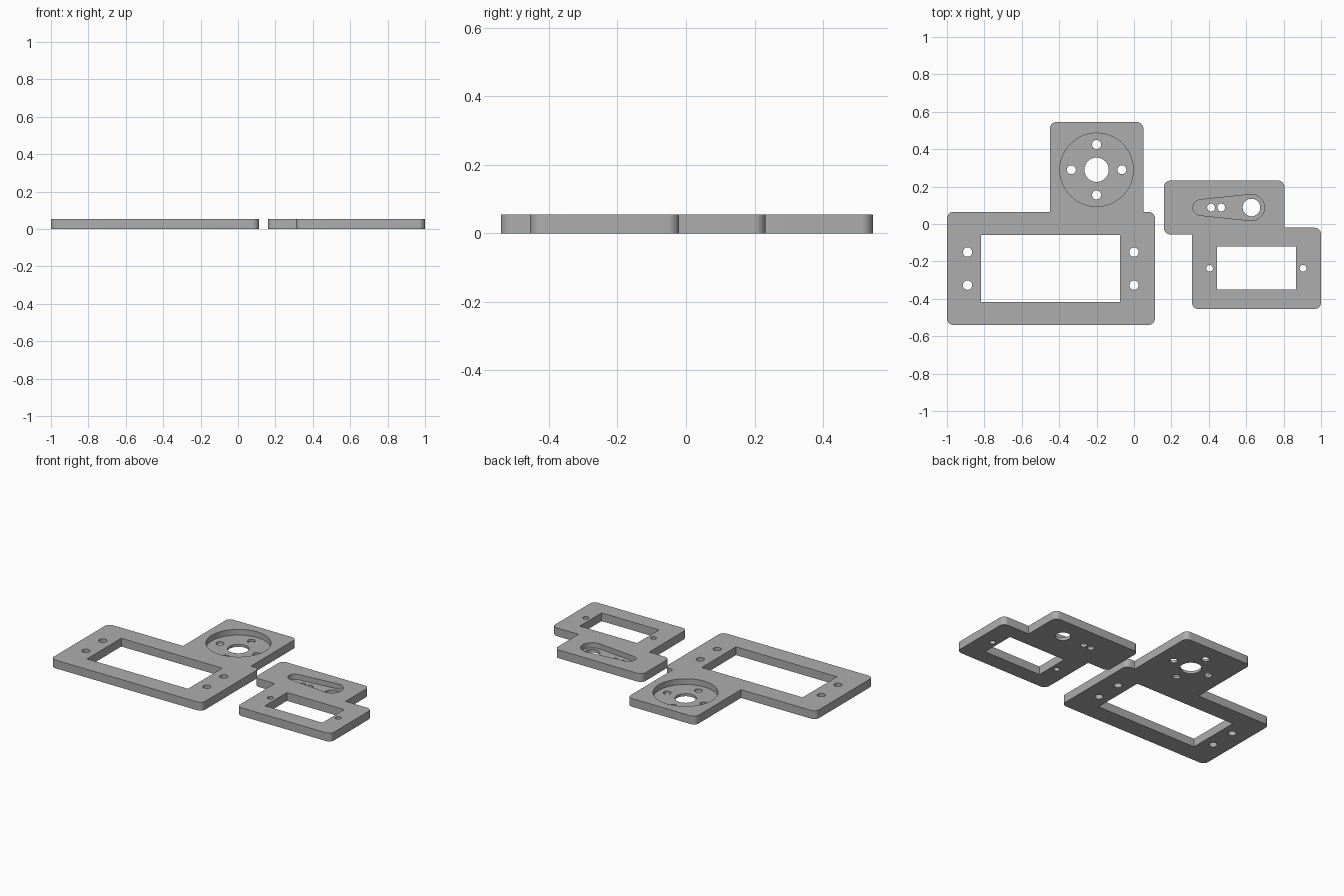
import bpy, bmesh, math
from mathutils import Vector

if "Cube" in bpy.data.objects:
    bpy.data.objects.remove(bpy.data.objects["Cube"])

THICK = 0.055
CORNER = 0.035

grey = bpy.data.materials.new("mid grey")
grey.diffuse_color = (0.42, 0.42, 0.42, 1)
grey.use_nodes = True
grey.node_tree.nodes["Principled BSDF"].inputs["Base Color"].default_value = grey.diffuse_color


def arc(cx, cy, r, a0, a1, n):
    """Points on an arc, angles in degrees."""
    return [(cx + r * math.cos(math.radians(a0 + (a1 - a0) * i / n)),
             cy + r * math.sin(math.radians(a0 + (a1 - a0) * i / n))) for i in range(n + 1)]


def circle(cx, cy, r, n=40):
    return arc(cx, cy, r, 0, 360, n)[:-1]


def rect(x0, y0, x1, y1):
    return [(x0, y0), (x1, y0), (x1, y1), (x0, y1)]


def round_convex(points, r, n=8):
    """Round the outer right-angle corners of a counter-clockwise outline."""
    out = []
    for i, p in enumerate(points):
        p = Vector(p)
        a = (Vector(points[i - 1]) - p).normalized()
        b = (Vector(points[(i + 1) % len(points)]) - p).normalized()
        if a.x * b.y - a.y * b.x < 0:      # convex corner
            c = p + (a + b) * r
            start = math.degrees(math.atan2(-b.y, -b.x))
            out += arc(c.x, c.y, r, start, start + 90, n)
        else:
            out.append(tuple(p))
    return out


def prisms(name, outlines, z0, z1):
    """One object made of upright prisms, one for each outline."""
    bm = bmesh.new()
    for pts in outlines:
        low = [bm.verts.new((x, y, z0)) for x, y in pts]
        high = [bm.verts.new((x, y, z1)) for x, y in pts]
        bm.faces.new(low[::-1])
        bm.faces.new(high)
        for i in range(len(pts)):
            j = (i + 1) % len(pts)
            bm.faces.new((low[i], low[j], high[j], high[i]))
    mesh = bpy.data.meshes.new(name)
    bm.to_mesh(mesh)
    bm.free()
    obj = bpy.data.objects.new(name, mesh)
    bpy.context.collection.objects.link(obj)
    return obj


def plate(name, outline, pocket, floor, holes):
    """Rounded plate with a blind pocket from above and through holes."""
    body = prisms(name, [round_convex(outline, CORNER)], 0, THICK)
    body.data.materials.append(grey)
    cutters = [prisms(name + "_pocket_cutter", [pocket], floor, THICK + 0.1),
               prisms(name + "_hole_cutter", holes, -0.1, THICK + 0.1)]
    bpy.context.view_layer.objects.active = body
    for c in cutters:
        c.hide_render = True
        mod = body.modifiers.new("cut", 'BOOLEAN')
        mod.operation = 'DIFFERENCE'
        mod.solver = 'EXACT'
        mod.object = c
        bpy.ops.object.modifier_apply(modifier=mod.name)
    for c in cutters:
        bpy.data.objects.remove(c)
    bpy.ops.object.select_all(action='DESELECT')
    body.select_set(True)
    bpy.ops.object.shade_smooth_by_angle(angle=math.radians(30))


# Large plate: window, four screw holes, round pocket with hub and horn holes
hx, hy = -0.2, 0.29
large_holes = [rect(-0.818, -0.418, -0.075, -0.058), circle(hx, hy, 0.065)]
large_holes += [circle(x, y, 0.025, 24) for x in (-0.89, 0.0) for y in (-0.327, -0.15)]
large_holes += [circle(hx + 0.135 * dx, hy + 0.135 * dy, 0.024, 24)
                for dx, dy in ((1, 0), (0, 1), (-1, 0), (0, -1))]
plate("large_plate",
      [(-1, -0.54), (0.112, -0.54), (0.112, 0.065), (0.05, 0.065),
       (0.05, 0.545), (-0.45, 0.545), (-0.45, 0.065), (-1, 0.065)],
      circle(hx, hy, 0.196, 64), 0.017, large_holes)

# Small plate: window, two screw holes, tapered pocket with three holes
sy, big_x, big_r, tip_x, tip_r = 0.088, 0.628, 0.07, 0.357, 0.042
tilt = math.degrees(math.acos((big_r - tip_r) / (big_x - tip_x)))
tapered = (arc(big_x, sy, big_r, tilt - 180, 180 - tilt, 32)
           + arc(tip_x, sy, tip_r, 180 - tilt, 180 + tilt, 20))
small_holes = [rect(0.444, -0.35, 0.866, -0.12), circle(big_x, sy, 0.047)]
small_holes += [circle(x, sy, 0.021, 24) for x in (0.412, 0.466)]
small_holes += [circle(x, -0.237, 0.018, 24) for x in (0.404, 0.904)]
plate("small_plate",
      [(0.31, -0.455), (1, -0.455), (1, -0.02), (0.805, -0.02),
       (0.805, 0.232), (0.16, 0.232), (0.16, -0.056), (0.31, -0.056)],
      tapered, 0.021, small_holes)
